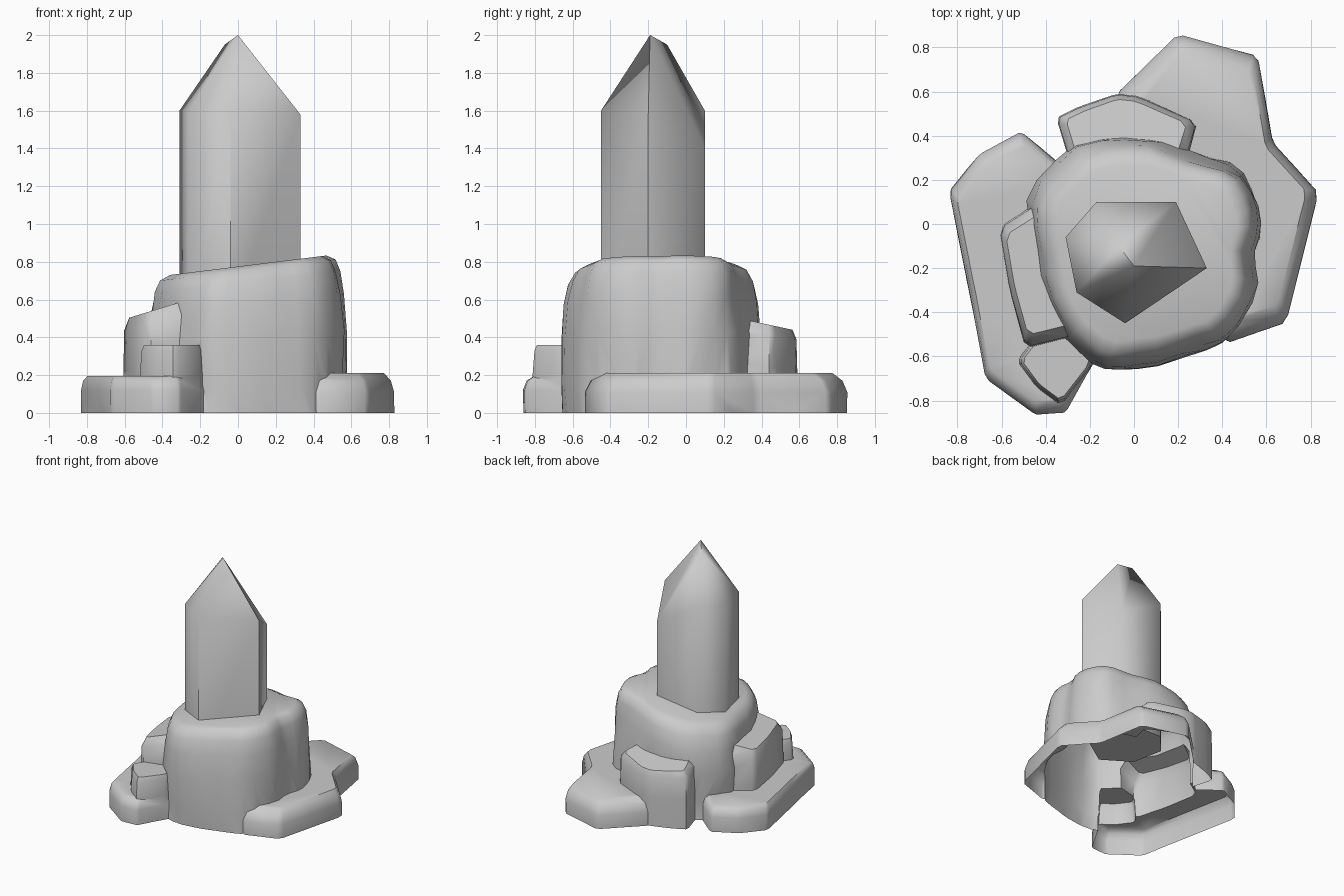
import bpy, bmesh
from mathutils import Vector, noise

if "Cube" in bpy.data.objects:
    bpy.data.objects.remove(bpy.data.objects["Cube"])


def make_object(name, bm):
    bmesh.ops.recalc_face_normals(bm, faces=bm.faces[:])
    mesh = bpy.data.meshes.new(name)
    bm.to_mesh(mesh)
    bm.free()
    ob = bpy.data.objects.new(name, mesh)
    bpy.context.collection.objects.link(ob)
    return ob


def soften(points, cut):
    """Cut every corner of a closed outline once."""
    out = []
    for i, p in enumerate(points):
        a, b, c = Vector(points[i - 1]), Vector(p), Vector(points[(i + 1) % len(points)])
        out += [b.lerp(a, cut), b.lerp(c, cut)]
    return out


def rock(name, outline, profile, tilt=(0, 0), cut=0.12, rough=0.02):
    """Loft an outline through (height, scale) rings and cap both ends."""
    pts = soften(outline, cut)
    mid = sum(pts, Vector((0, 0))) / len(pts)
    bm = bmesh.new()
    rings = []
    for z, s in profile:
        ring = []
        for p in pts:
            n = noise.noise(Vector((p.x * 5, p.y * 5, z * 3))) * rough
            q = mid + (p - mid) * (s + n)
            zz = z * (1 + tilt[0] * q.x + tilt[1] * q.y) if z > 0 else z
            ring.append(bm.verts.new((q.x, q.y, zz)))
        rings.append(ring)
    for lo, hi in zip(rings, rings[1:]):
        for i in range(len(pts)):
            j = (i + 1) % len(pts)
            bm.faces.new((lo[i], lo[j], hi[j], hi[i]))
    bm.faces.new(rings[0][::-1])
    bm.faces.new(rings[-1])
    bmesh.ops.triangulate(bm, faces=bm.faces[:])
    return make_object(name, bm)


def shade(ob, angle):
    bpy.ops.object.select_all(action='DESELECT')
    ob.select_set(True)
    bpy.context.view_layer.objects.active = ob
    bpy.ops.object.shade_smooth_by_angle(angle=angle)


# Main boulder with a sloping top
base = rock("rock_base",
            [(-.48, -.05), (-.47, .15), (-.31, .33), (-.1, .41), (.12, .38), (.3, .30),
             (.47, .26), (.56, .12), (.585, -.03), (.53, -.15), (.56, -.3), (.44, -.52),
             (.28, -.58), (.05, -.65), (-.1, -.665), (-.22, -.62), (-.34, -.5), (-.41, -.3)],
            [(-.1, 1.0), (.15, 1.0), (.4, 1.0), (.58, .97), (.69, .93), (.75, .87), (.775, .77)],
            (.16, 0), .25, .05)

# Low slabs and stepped blocks around it
parts = [
    rock("right_slab",
         [(.2, .86), (.56, .76), (.63, .37), (.84, .14), (.69, -.45), (.42, -.54),
          (.2, -.2), (-.1, .2), (-.08, .59)],
         [(-.13, 1.0), (.11, 1.0), (.17, .96), (.21, .88)], (0, 0), .06),
    rock("left_slab",
         [(-.84, .15), (-.7, .32), (-.51, .42), (-.32, .26), (-.2, 0), (-.1, -.45),
          (-.18, -.63), (-.31, -.85), (-.45, -.86), (-.67, -.70), (-.75, -.3)],
         [(-.16, 1.0), (.12, 1.0), (.17, .97), (.195, .91)], (0, 0), .06),
    rock("left_step",
         [(-.61, -.02), (-.42, .1), (-.25, 0), (-.25, -.5), (-.49, -.56), (-.56, -.3)],
         [(-.19, 1.02), (.3, 1.02), (.60, 1.0), (.68, .84)], (.45, 0), .12),
    rock("front_step",
         [(-.53, -.62), (-.44, -.74), (-.33, -.82), (-.18, -.63), (-.2, -.45), (-.42, -.48)],
         [(-.22, 1.0), (.2, 1.0), (.33, .95), (.36, .88)]),
    rock("back_step",
         [(-.35, .48), (-.25, .53), (-.08, .59), (.02, .58), (.29, .46), (.24, .3),
          (0, .2), (-.29, .28)],
         [(-.25, 1.0), (.3, 1.0), (.5, .98), (.56, .85)], (0, -.38)),
]

# Merge the rocks into one surface, left open underneath
for p in parts:
    mod = base.modifiers.new(p.name, 'BOOLEAN')
    mod.operation = 'UNION'
    mod.solver = 'EXACT'
    mod.object = p
bpy.context.view_layer.update()
merged = base.evaluated_get(bpy.context.evaluated_depsgraph_get())
bm = bmesh.new()
bm.from_mesh(merged.to_mesh())
base.modifiers.clear()
bmesh.ops.bisect_plane(bm, geom=bm.verts[:] + bm.edges[:] + bm.faces[:],
                       plane_co=(0, 0, 0), plane_no=(0, 0, 1), clear_inner=True)
bm.to_mesh(base.data)
bm.free()
for p in parts:
    bpy.data.objects.remove(p)
shade(base, 0.8)

# Six-sided crystal with a short ridge at the point
corners = [(-.31, -.06, 1.6), (-.26, -.31, 1.6), (-.04, -.45, 1.6),
           (.33, -.20, 1.58), (.19, .10, 1.4), (-.17, .10, 1.6)]
bm = bmesh.new()
low = [bm.verts.new((x, y, .47)) for x, y, z in corners]
top = [bm.verts.new(c) for c in corners]
tip = bm.verts.new((0, -.19, 2.0))
ridge = bm.verts.new((-.07, -.10, 1.95))
for i in range(6):
    j = (i + 1) % 6
    bm.faces.new((low[i], low[j], top[j], top[i]))
for i, peak in ((0, ridge), (1, tip), (2, tip), (3, tip), (4, ridge), (5, ridge)):
    bm.faces.new((top[i], top[(i + 1) % 6], peak))
bm.faces.new((top[1], tip, ridge))
bm.faces.new((top[4], ridge, tip))
bm.faces.new(low[::-1])
crystal = make_object("crystal", bm)
shade(crystal, 1.15)
